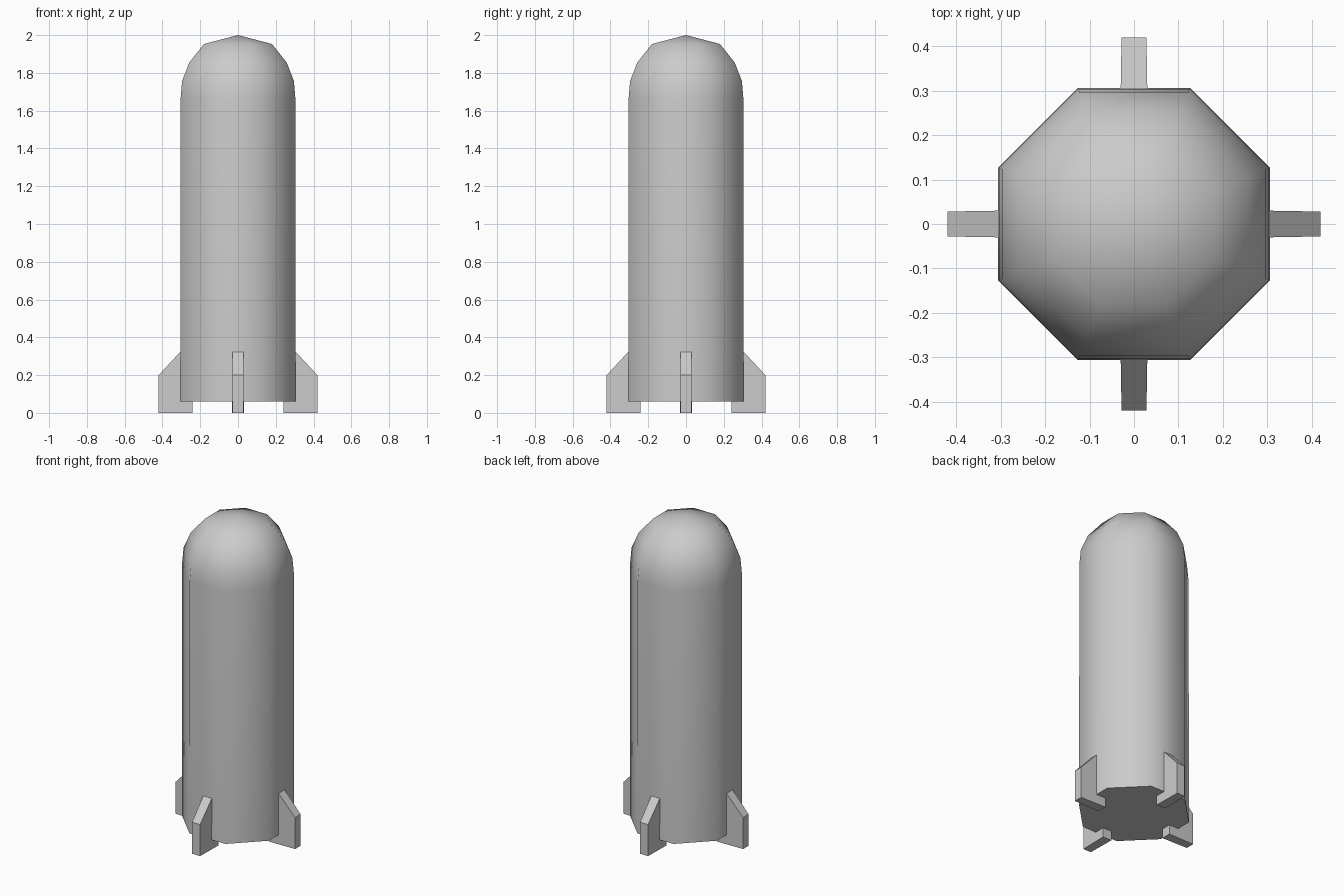
import bpy, bmesh, math
from mathutils import Matrix

if "Cube" in bpy.data.objects:
    bpy.data.objects.remove(bpy.data.objects["Cube"])


def finish(bm, name, smooth):
    bmesh.ops.recalc_face_normals(bm, faces=bm.faces)
    mesh = bpy.data.meshes.new(name)
    bm.to_mesh(mesh)
    bm.free()
    obj = bpy.data.objects.new(name, mesh)
    bpy.context.collection.objects.link(obj)
    if smooth:
        bpy.ops.object.select_all(action='DESELECT')
        obj.select_set(True)
        bpy.context.view_layer.objects.active = obj
        bpy.ops.object.shade_smooth_by_angle(angle=math.radians(55))
    return obj


# Eight-sided body with domed nose: (distance to flat side, height)
SIDES = 8
profile = [(0.306, 0.06), (0.304, 1.66), (0.296, 1.757), (0.258, 1.855), (0.18, 1.953)]
bm = bmesh.new()
rings = []
for apothem, z in profile:
    r = apothem / math.cos(math.pi / SIDES)
    angles = [(i + 0.5) * math.tau / SIDES for i in range(SIDES)]
    rings.append([bm.verts.new((r * math.cos(a), r * math.sin(a), z)) for a in angles])
for low, high in zip(rings, rings[1:]):
    for i in range(SIDES):
        j = (i + 1) % SIDES
        bm.faces.new((low[i], low[j], high[j], high[i]))
tip = bm.verts.new((0, 0, 2.0))
for i in range(SIDES):
    bm.faces.new((rings[-1][i], rings[-1][(i + 1) % SIDES], tip))
bm.faces.new(rings[0][::-1])
finish(bm, "body", True)

# Four tail fins, slightly thinner at the outer edge: (x, z, half thickness)
outline = [(0.24, 0, 0.031), (0.42, 0, 0.028), (0.42, 0.2, 0.028),
           (0.304, 0.325, 0.03), (0.24, 0.325, 0.031)]
for k, side in enumerate(("right", "back", "left", "front")):
    bm = bmesh.new()
    a = [bm.verts.new((x, -t, z)) for x, z, t in outline]
    b = [bm.verts.new((x, t, z)) for x, z, t in outline]
    bm.faces.new(a)
    bm.faces.new(b[::-1])
    for i in range(len(a)):
        j = (i + 1) % len(a)
        bm.faces.new((a[i], b[i], b[j], a[j]))
    bmesh.ops.transform(bm, matrix=Matrix.Rotation(k * math.pi / 2, 4, 'Z'), verts=bm.verts)
    finish(bm, "fin_" + side, False)
